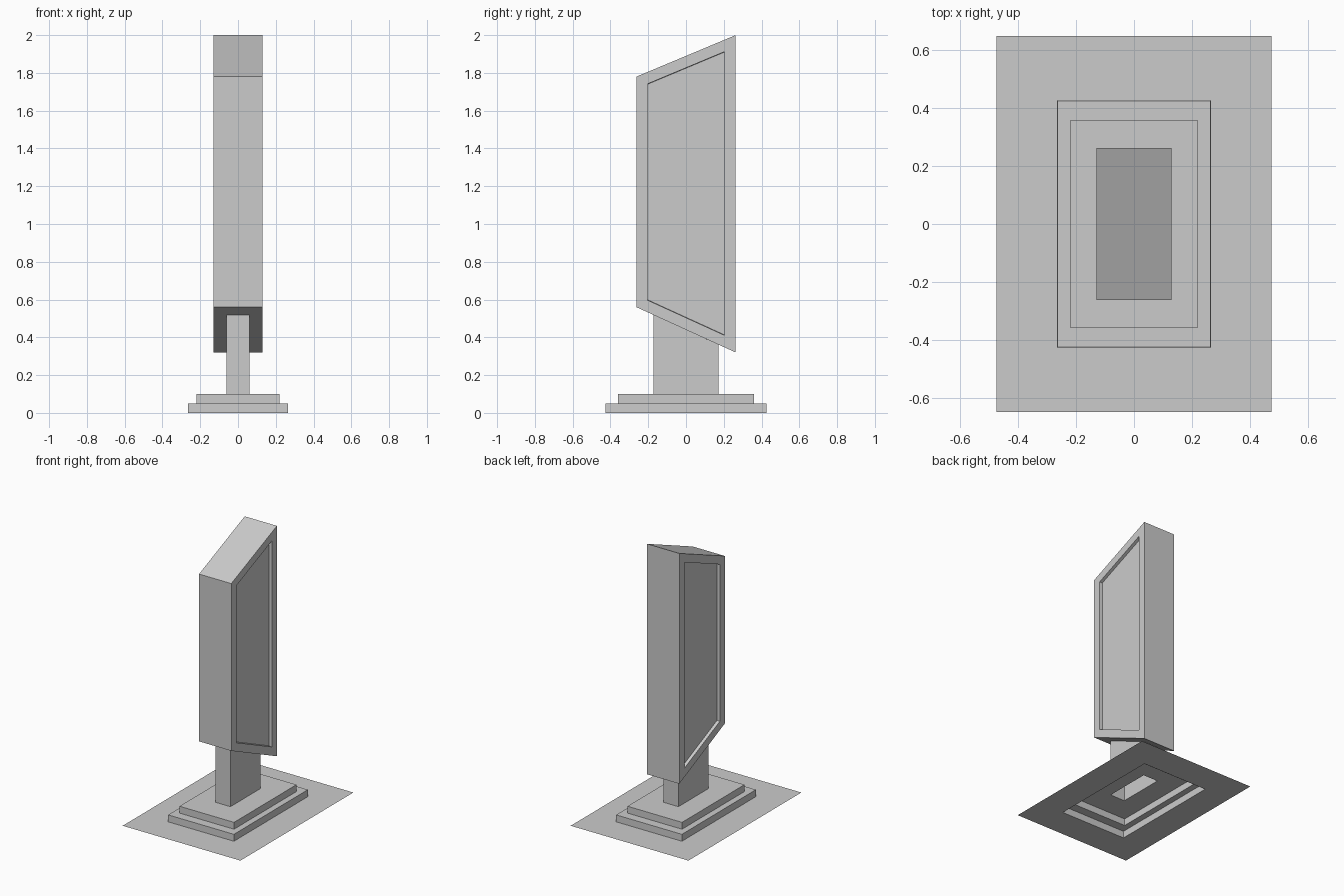
import bpy, bmesh

if "Cube" in bpy.data.objects:
    bpy.data.objects.remove(bpy.data.objects["Cube"])


def ring(x, y, z_front, z_back=None):
    """Rectangle around the origin; the back edge may sit at another height."""
    z_back = z_front if z_back is None else z_back
    return [(-x, -y, z_front), (x, -y, z_front), (x, y, z_back), (-x, y, z_back)]


def loft(name, rings, cap=False, recess=None):
    """Joins successive rectangles with quads; can cap the top and recess both x sides."""
    bm = bmesh.new()
    loops = [[bm.verts.new(p) for p in r] for r in rings]
    for a, b in zip(loops, loops[1:]):
        for i in range(4):
            j = (i + 1) % 4
            bm.faces.new((a[i], a[j], b[j], b[i]))
    if cap:
        bm.faces.new(loops[-1])
    bm.normal_update()
    if recess:
        width, depth = recess
        sides = [f for f in bm.faces if abs(f.normal.x) > 0.9]
        bmesh.ops.inset_individual(bm, faces=sides, thickness=width, use_even_offset=True)
        # second inset forms the recess walls
        bmesh.ops.inset_individual(bm, faces=sides, thickness=0.002, use_even_offset=True)
        for f in sides:
            step = depth if f.normal.x < 0 else -depth
            for v in f.verts:
                v.co.x += step
    mesh = bpy.data.meshes.new(name)
    bm.to_mesh(mesh)
    bm.free()
    obj = bpy.data.objects.new(name, mesh)
    bpy.context.collection.objects.link(obj)
    return obj


# Post meets the sloping underside of the sign
post_x, post_y = 0.06, 0.173
post_top = ring(post_x, post_y, 0.519, 0.361)

# Ground slab and two steps, a single open-bottomed shell
loft("stepped_base", [
    ring(0.475, 0.65, 0), ring(0.266, 0.427, 0),
    ring(0.265, 0.426, 0.05), ring(0.22, 0.36, 0.05),
    ring(0.22, 0.36, 0.10), ring(post_x, post_y, 0.10),
])

# Post
loft("post", [ring(post_x, post_y, 0.10), post_top])

# Sign box with slanted ends and recessed side panels
loft("sign_box", [
    post_top, ring(0.13, 0.263, 0.56, 0.32), ring(0.13, 0.263, 1.78, 2.0),
], cap=True, recess=(0.058, 0.022))
